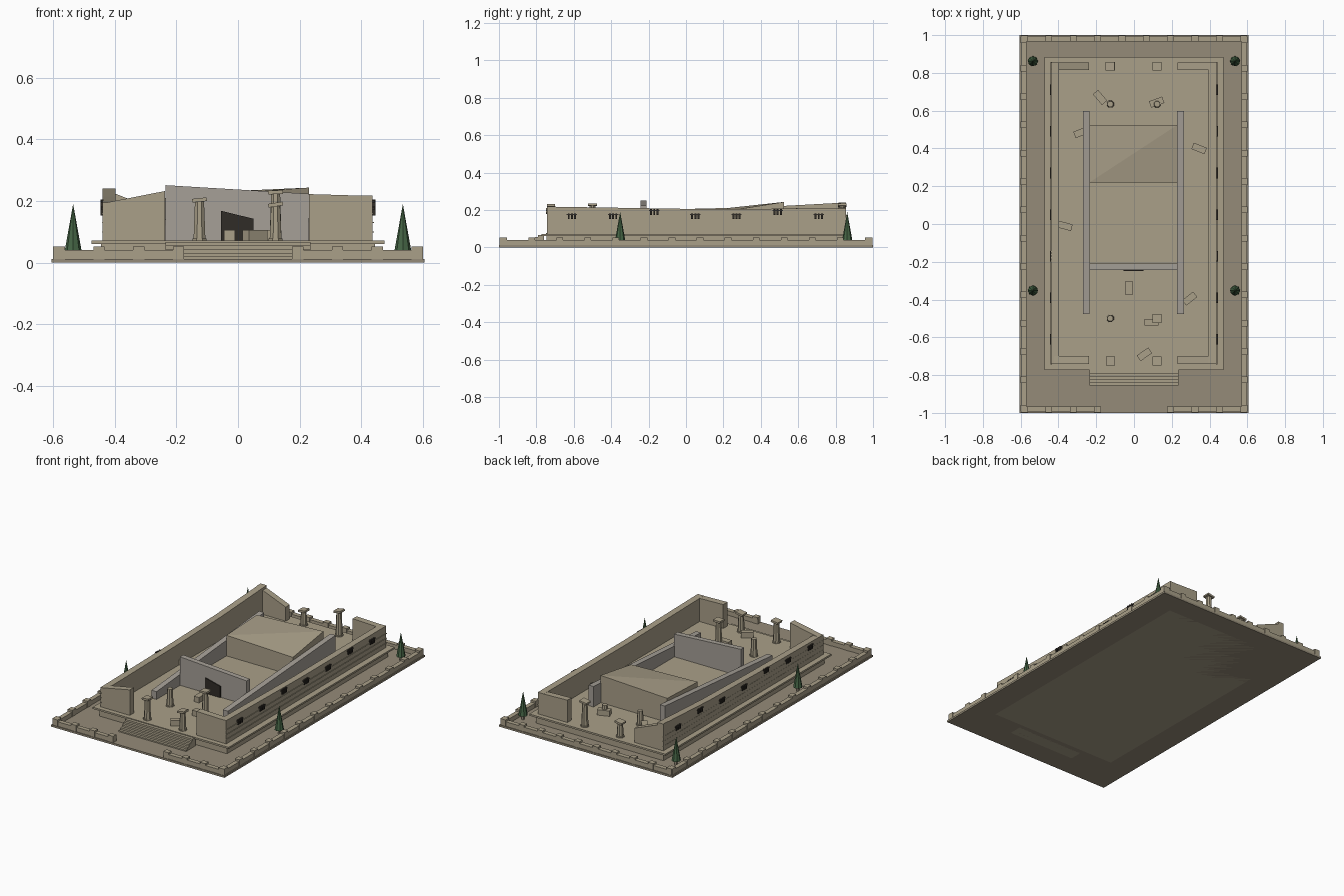
import bpy, bmesh, math, random
from mathutils import Matrix, Vector

if "Cube" in bpy.data.objects:
    bpy.data.objects.remove(bpy.data.objects["Cube"])

random.seed(4)


def mat(name, rgb):
    m = bpy.data.materials.new(name)
    m.diffuse_color = (*rgb, 1)
    m.use_nodes = True
    m.node_tree.nodes["Principled BSDF"].inputs["Base Color"].default_value = m.diffuse_color
    return m


STONE = mat("sandstone", (0.40, 0.35, 0.25))
EARTH = mat("earth", (0.30, 0.26, 0.19))
GREY = mat("grey_stone", (0.38, 0.35, 0.31))
DARK = mat("shadow", (0.03, 0.025, 0.02))
GREEN = mat("foliage", (0.06, 0.13, 0.06))


def finish(name, bm, material):
    bmesh.ops.recalc_face_normals(bm, faces=bm.faces[:])
    me = bpy.data.meshes.new(name)
    bm.to_mesh(me)
    bm.free()
    me.materials.append(material)
    ob = bpy.data.objects.new(name, me)
    bpy.context.collection.objects.link(ob)
    return ob


def add_box(bm, x0, x1, y0, y1, z0, z1):
    m = Matrix.Translation(((x0 + x1) / 2, (y0 + y1) / 2, (z0 + z1) / 2))
    m = m @ Matrix.Diagonal((x1 - x0, y1 - y0, z1 - z0, 1))
    bmesh.ops.create_cube(bm, size=1, matrix=m)


def boxes(name, items, material):
    bm = bmesh.new()
    for it in items:
        add_box(bm, *it)
    return finish(name, bm, material)


def wall(name, axis, lo, hi, tops, material, z0=0.07):
    """Wall along an axis; tops = (position, height) pairs, lo..hi = thickness."""
    bm = bmesh.new()
    prof = [(tops[0][0], z0)] + list(tops) + [(tops[-1][0], z0)]
    pt = lambda p, c: (p[0], c, p[1]) if axis == "x" else (c, p[0], p[1])
    a = [bm.verts.new(pt(p, lo)) for p in prof]
    b = [bm.verts.new(pt(p, hi)) for p in prof]
    bm.faces.new(a)
    bm.faces.new(b)
    n = len(prof)
    for i in range(n):
        bm.faces.new((a[i], a[(i + 1) % n], b[(i + 1) % n], b[i]))
    return finish(name, bm, material)


# Ground slab, platform with overhanging floor, front steps
boxes("ground_slab", [(-.605, .605, -1, 1, 0, .012)], EARTH)
boxes("platform", [(-.445, .445, -.745, .86, 0, .062),
                   (-.475, .475, -.772, .885, .06, .071)], STONE)
boxes("front_steps", [(-.235, .235, -.855 + i * .016, -.76, 0, .02 + i * .0115)
                      for i in range(5)], STONE)

# Low precinct wall with merlons
low = [(-.598, -.57, -.995, .995, .01, .04), (.57, .598, -.995, .995, .01, .04),
       (-.57, .57, .967, .995, .01, .04),
       (-.57, -.175, -.995, -.967, .01, .04), (.175, .57, -.995, -.967, .01, .04)]
for s in (-1, 1):
    for i in range(14):
        y = -.975 + i * .15
        low.append((s * .584 - .016, s * .584 + .016, y - .018, y + .018, .01, .052))
for i in range(10):
    x = -.58 + i * .129
    for y in (-.981, .981):
        if y > 0 or abs(x) > .15:
            low.append((x - .018, x + .018, y - .016, y + .016, .01, .052))
boxes("precinct_wall", low, STONE)

# Outer temple walls with ruined tops
wall("left_wall", "y", -.44, -.398, [(-.742, .195), (-.1, .203), (.4, .215), (.855, .24)], STONE)
wall("right_wall", "y", .395, .437, [(-.742, .218), (0, .206), (.855, .207)], STONE)
wall("front_left_wing", "x", -.742, -.70, [(-.44, .192), (-.237, .232)], STONE)
wall("front_right_wing", "x", -.742, -.70, [(.23, .222), (.437, .216)], STONE)
wall("back_left_wing", "x", .815, .855, [(-.44, .24), (-.237, .16)], STONE)
wall("back_right_wing", "x", .815, .855, [(.23, .212), (.437, .205)], STONE)
courses = []
for s in (-1, 1):
    for z in (.098, .128, .158):
        x = s * .438
        courses.append((x - .003, x + .003, -.744, .857, z, z + .003))
boxes("stone_courses", courses, STONE)

# Inner chamber
wall("chamber_left_wall", "y", -.27, -.235, [(-.477, .12), (.597, .21)], GREY)
wall("chamber_right_wall", "y", .228, .264, [(-.477, .13), (.597, .20)], GREY)
wall("chamber_cross_wall", "x", -.243, -.21, [(-.236, .251), (.23, .223)], GREY)
wall("doorway", "x", -.249, -.24, [(-.055, .168), (.05, .142)], DARK)
boxes("chamber_floor", [(-.236, .23, -.212, .225, .06, .08)], STONE)

# Sanctuary block with an uneven top, split along its diagonal
bm = bmesh.new()
plan = [(-.236, .22, .21), (.23, .22, .195), (.23, .525, .243), (-.236, .525, .222)]
bot = [bm.verts.new((x, y, .07)) for x, y, z in plan]
top = [bm.verts.new(p) for p in plan]
for i in range(4):
    j = (i + 1) % 4
    bm.faces.new((bot[i], bot[j], top[j], top[i]))
bm.faces.new(bot)
bm.faces.new((top[0], top[1], top[2]))
bm.faces.new((top[0], top[2], top[3]))
finish("sanctuary_block", bm, STONE)

# Broken eight-sided columns; the taller ones keep a tilted capital
for x, y, h, cap in [(-.125, -.725, .21, 1), (.122, -.725, .195, 1), (-.125, -.5, .18, 0),
                     (.122, -.5, .235, 1), (-.125, .635, .16, 0), (.122, .635, .13, 0),
                     (-.125, .835, .17, 1), (.122, .835, .232, 1)]:
    bm = bmesh.new()
    z1 = h - (.012 if cap else 0)
    r = Matrix.Rotation(math.pi / 8, 4, "Z")
    bmesh.ops.create_cone(bm, cap_ends=True, segments=8, radius1=.021, radius2=.016,
                          depth=z1 - .07, matrix=Matrix.Translation((x, y, (z1 + .07) / 2)) @ r)
    bmesh.ops.create_cone(bm, cap_ends=True, segments=8, radius1=.025, radius2=.025,
                          depth=.008, matrix=Matrix.Translation((x, y, .074)) @ r)
    if cap:
        m = Matrix.Translation((x, y, h - .007)) @ Matrix.Rotation(random.uniform(-.2, .2), 4, "Y")
        bmesh.ops.create_cube(bm, size=1, matrix=m @ Matrix.Diagonal((.048, .046, .012, 1)))
    finish("column", bm, STONE)

# Fallen blocks
for x, y, ang in [(-.027, -.34, 90), (.295, -.395, 38), (.093, -.52, 0), (.055, -.69, 35),
                  (-.18, .67, -50), (.12, .645, 20), (-.28, .485, 22), (.345, .40, -22),
                  (-.365, -.01, -15)]:
    bm = bmesh.new()
    m = Matrix.Translation((x, y, .087)) @ Matrix.Rotation(math.radians(ang), 4, "Z")
    bmesh.ops.create_cube(bm, size=1, matrix=m @ Matrix.Diagonal((.074, .036, .036, 1)))
    finish("fallen_block", bm, STONE)

# Dark frieze fragments on the side walls
bars = []
for s in (-1, 1):
    for i in range(7):
        y, z, x = -.61 + i * .22, (.19 if i in (2, 5) else .168), s * .441
        bars.append((x - .004, x + .004, y - .028, y + .028, z + .004, z + .011))
        for k in (-1, 0, 1):
            bars.append((x - .005, x + .005, y + k * .017 - .005, y + k * .017 + .005,
                         z - .016, z + .014))
boxes("frieze_fragments", bars, DARK)

# Conical trees
for x in (-.535, .535):
    for y in (-.352, .862):
        bm = bmesh.new()
        bmesh.ops.create_cone(bm, cap_ends=True, segments=8, radius1=.027, radius2=0, depth=.15,
                              matrix=Matrix.Translation((x, y, .115)))
        finish("tree", bm, GREEN)
        boxes("tree_trunk", [(x - .006, x + .006, y - .006, y + .006, .01, .045)], EARTH)
